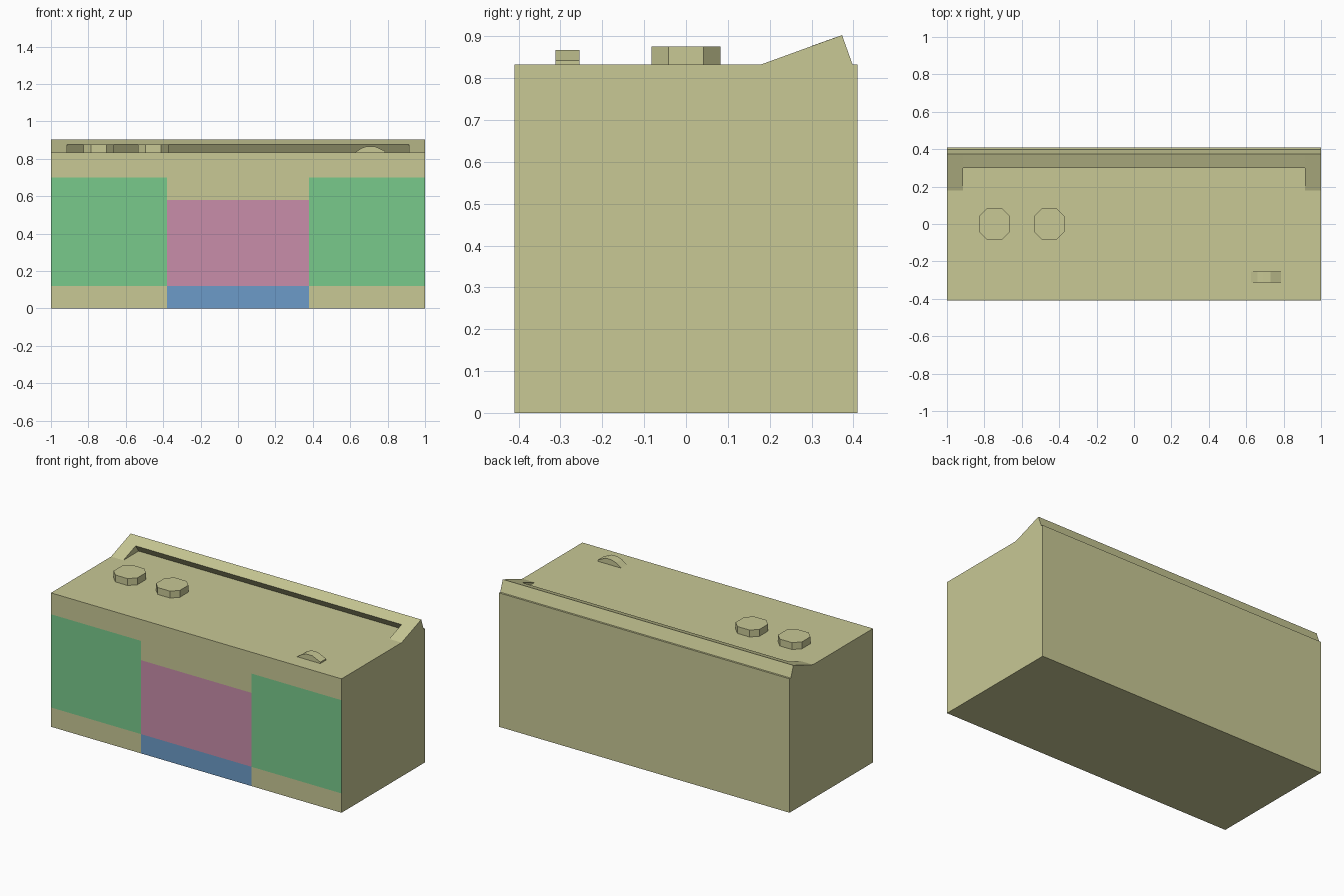
import bpy, bmesh
from mathutils import Vector

if "Cube" in bpy.data.objects:
    bpy.data.objects.remove(bpy.data.objects["Cube"])

TOP = 0.833


def material(name, rgb):
    m = bpy.data.materials.new(name)
    m.diffuse_color = (*rgb, 1)
    m.use_nodes = True
    m.node_tree.nodes["Principled BSDF"].inputs["Base Color"].default_value = m.diffuse_color
    return m


khaki = material("khaki", (0.58, 0.58, 0.30))
green = material("green", (0.19, 0.59, 0.26))
pink = material("pink", (0.58, 0.27, 0.40))
blue = material("blue", (0.15, 0.33, 0.58))


def finish(name, bm, mats):
    bmesh.ops.recalc_face_normals(bm, faces=bm.faces)
    me = bpy.data.meshes.new(name)
    bm.to_mesh(me)
    bm.free()
    for m in mats:
        me.materials.append(m)
    ob = bpy.data.objects.new(name, me)
    bpy.context.collection.objects.link(ob)
    return ob


def prism(name, points, offset):
    """Extrude a closed outline of 3D points along an offset."""
    bm = bmesh.new()
    face = bm.faces.new([bm.verts.new(p) for p in points])
    ext = bmesh.ops.extrude_face_region(bm, geom=[face], use_keep_orig=True)
    verts = [g for g in ext["geom"] if isinstance(g, bmesh.types.BMVert)]
    bmesh.ops.translate(bm, verts=verts, vec=Vector(offset))
    return finish(name, bm, [khaki])


# Body: a box whose front is divided into coloured door panels
bm = bmesh.new()
bmesh.ops.create_cube(bm, size=1)
bmesh.ops.scale(bm, vec=(2, 0.82, TOP), verts=bm.verts)
bmesh.ops.translate(bm, vec=(0, 0, TOP / 2), verts=bm.verts)
cuts = [((x, 0, 0), (1, 0, 0)) for x in (-0.38, 0.38)]
cuts += [((0, 0, z), (0, 0, 1)) for z in (0.12, 0.58, 0.70)]
for co, no in cuts:
    bmesh.ops.bisect_plane(bm, geom=bm.verts[:] + bm.edges[:] + bm.faces[:],
                           plane_co=co, plane_no=no)
bm.normal_update()
for f in bm.faces:
    c = f.calc_center_median()
    if c.y > -0.409:
        continue
    if abs(c.x) > 0.38:
        f.material_index = 1 if 0.12 < c.z < 0.70 else 0
    elif c.z < 0.12:
        f.material_index = 3
    elif c.z < 0.58:
        f.material_index = 2
finish("body", bm, [khaki, green, pink, blue])

# Sloped rear rail with an undercut front, and a full wedge at each end
rail = [(0.30, 0.877), (0.373, 0.903), (0.398, TOP), (0.33, TOP)]
wedge = [(0.18, TOP), (0.373, 0.903), (0.398, TOP)]
prism("rear_rail", [(-0.915, y, z) for y, z in rail], (1.83, 0, 0))
for side, x in (("left", -1), ("right", 0.915)):
    prism("rail_end_" + side, [(x, y, z) for y, z in wedge], (0.085, 0, 0))

# Two eight-sided caps
a, b = 0.082, 0.042
octagon = [(a, -b), (a, b), (b, a), (-b, a), (-a, b), (-a, -b), (-b, -a), (b, -a)]
for i, x in enumerate((-0.745, -0.453)):
    prism(f"cap_{i + 1}", [(x + u, v, TOP) for u, v in octagon], (0, 0, 0.043))

# Small arched catch near the front
arch = [(0.625, TOP), (0.66, 0.857), (0.69, 0.867), (0.73, 0.867),
        (0.785, 0.842), (0.785, TOP)]
prism("catch", [(x, -0.312, z) for x, z in arch], (0, 0.057, 0))
